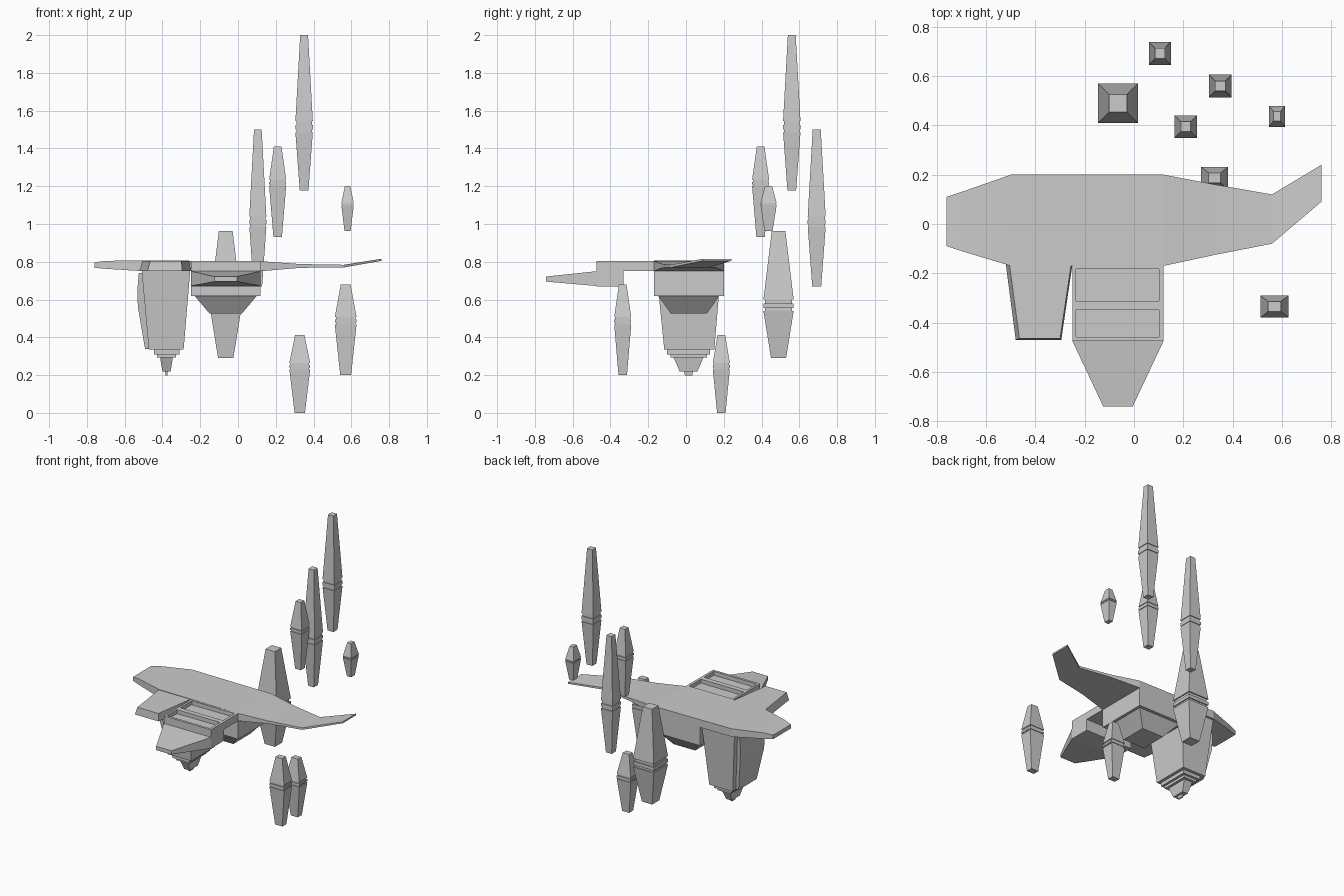
import bpy, bmesh


def loft(name, rings):
    """Join successive vertex rings into a closed flat-shaded solid."""
    bm = bmesh.new()
    loops = [[bm.verts.new(p) for p in r] for r in rings]
    n = len(loops[0])
    for a, b in zip(loops, loops[1:]):
        for i in range(n):
            j = (i + 1) % n
            bm.faces.new((a[i], a[j], b[j], b[i]))
    bm.faces.new(loops[0][::-1])
    bm.faces.new(loops[-1])
    bmesh.ops.recalc_face_normals(bm, faces=bm.faces)
    me = bpy.data.meshes.new(name)
    bm.to_mesh(me)
    bm.free()
    ob = bpy.data.objects.new(name, me)
    bpy.context.collection.objects.link(ob)
    return ob


def rect(z, x0, x1, y0, y1):
    return [(x0, y0, z), (x1, y0, z), (x1, y1, z), (x0, y1, z)]


def stack(name, levels):
    return loft(name, [rect(*l) for l in levels])


def box(name, x0, x1, y0, y1, z0, z1):
    return stack(name, [(z0, x0, x1, y0, y1), (z1, x0, x1, y0, y1)])


# Winged platform: sections along x (x, front y, back y, bottom z, top z)
wing = [(-0.76, -0.09, 0.11, 0.768, 0.797), (-0.70, -0.11, 0.13, 0.763, 0.805),
        (-0.50, -0.17, 0.20, 0.75, 0.807), (0.12, -0.17, 0.20, 0.75, 0.803),
        (0.33, -0.125, 0.16, 0.768, 0.788), (0.56, -0.08, 0.12, 0.77, 0.784),
        (0.76, 0.09, 0.24, 0.805, 0.816)]
loft("platform", [[(x, a, lo), (x, b, lo), (x, b, hi), (x, a, hi)]
                  for x, a, b, lo, hi in wing])

# Short left front deck with slightly sloping outer edge
loft("left_deck", [
    [(-0.52, -0.165, 0.75), (-0.25, -0.165, 0.75), (-0.295, -0.47, 0.75), (-0.48, -0.47, 0.75)],
    [(-0.505, -0.165, 0.803), (-0.255, -0.165, 0.803), (-0.30, -0.465, 0.803), (-0.465, -0.465, 0.803)]])

# Front tray with two shallow recesses
box("tray_floor", -0.25, 0.12, -0.475, -0.165, 0.75, 0.775)
for i, (x0, x1) in enumerate([(-0.25, -0.235), (0.102, 0.12)]):
    box(f"tray_side_{i}", x0, x1, -0.475, -0.165, 0.775, 0.803)
for i, (y0, y1) in enumerate([(-0.475, -0.458), (-0.348, -0.312), (-0.183, -0.165)]):
    box(f"tray_bar_{i}", -0.235, 0.102, y0, y1, 0.775, 0.803)
box("tray_base", -0.25, 0.12, -0.475, -0.33, 0.67, 0.75)

# Tapered nose
nose = [(-0.475, -0.25, 0.12, 0.672, 0.75), (-0.74, -0.125, -0.005, 0.695, 0.722)]
loft("nose", [[(a, y, lo), (b, y, lo), (b, y, hi), (a, y, hi)]
              for y, a, b, lo, hi in nose])

# Central underside block
stack("under_block", [(0.755, -0.25, 0.12, -0.17, 0.20), (0.62, -0.25, 0.12, -0.17, 0.20),
                      (0.62, -0.23, 0.10, -0.148, 0.177), (0.525, -0.15, 0.02, -0.08, 0.11)])

# Tall tapering column with stepped foot
stack("column", [
    (0.755, -0.51, -0.253, -0.157, 0.185), (0.335, -0.472, -0.288, -0.115, 0.15),
    (0.335, -0.445, -0.31, -0.10, 0.128), (0.31, -0.445, -0.31, -0.10, 0.128),
    (0.31, -0.43, -0.327, -0.083, 0.112), (0.292, -0.43, -0.327, -0.083, 0.112),
    (0.292, -0.412, -0.345, -0.065, 0.092), (0.218, -0.40, -0.357, -0.033, 0.06),
    (0.218, -0.386, -0.372, -0.01, 0.037), (0.197, -0.384, -0.374, -0.006, 0.033)])

# Thin panel on the outer side of the column
profile = [(-0.49, 0.74), (-0.525, 0.74), (-0.533, 0.65), (-0.53, 0.56), (-0.492, 0.338), (-0.46, 0.338)]
loft("column_panel", [[(x, y * (1 if z > 0.5 else 0.75), z) for x, z in profile]
                      for y in (-0.12, 0.15)])

# Floating shards: x, y, width x, width y, bottom, waist low, waist high, top
shards = [(0.105, 0.692, 0.09, 0.095, 0.67, 0.985, 1.04, 1.50),
          (0.35, 0.56, 0.092, 0.092, 1.178, 1.485, 1.545, 2.0),
          (0.21, 0.395, 0.09, 0.09, 0.932, 1.20, 1.235, 1.41),
          (0.58, 0.437, 0.065, 0.085, 0.963, 1.097, 1.112, 1.20),
          (-0.065, 0.49, 0.162, 0.16, 0.29, 0.54, 0.60, 0.963),
          (0.327, 0.187, 0.11, 0.09, 0.003, 0.23, 0.265, 0.412),
          (0.57, -0.335, 0.115, 0.09, 0.20, 0.468, 0.507, 0.68)]
for i, (x, y, wx, wy, z0, za, zb, z1) in enumerate(shards):
    if i == 5:
        z0 = 0.0
    g = zb - za
    # lower spike, groove, ring, groove, upper spike
    steps = [(z0, 0.5), (za, 1), (za, 0.9), (za + 0.25 * g, 0.9), (za + 0.25 * g, 1),
             (za + 0.65 * g, 1), (za + 0.65 * g, 0.9), (zb, 0.9), (zb, 1), (z1, 0.45)]
    stack(f"shard_{i}", [(z, x - wx * s / 2, x + wx * s / 2, y - wy * s / 2, y + wy * s / 2)
                         for z, s in steps])
